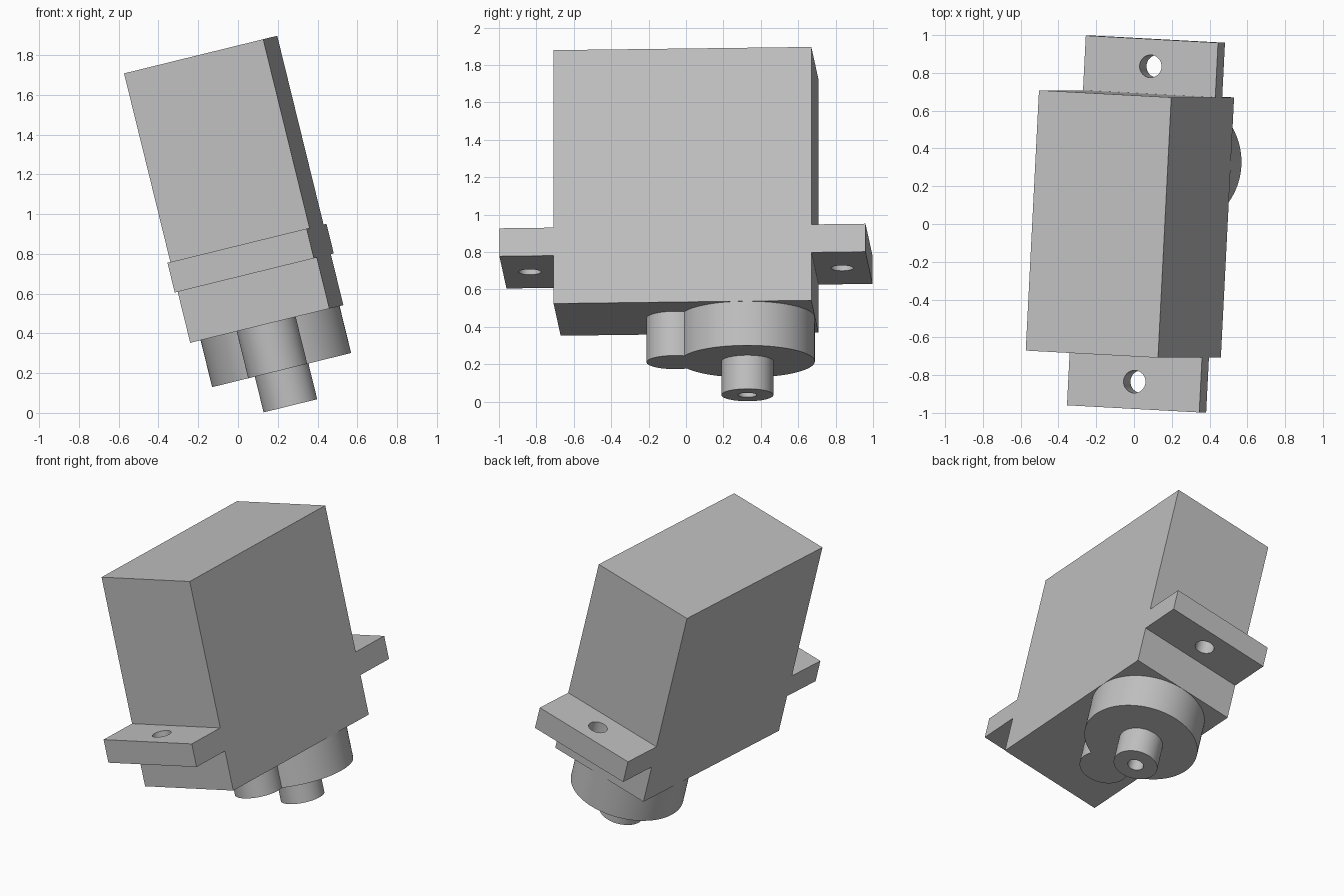
import bpy
import bmesh
from math import radians
from mathutils import Matrix, Vector

cube = bpy.data.objects.get("Cube")
if cube:
    bpy.data.objects.remove(cube, do_unlink=True)

# Overall tilt of the motor; local origin is the centre of the case's end face
TILT = (Matrix.Translation((-0.188, 0, 1.802))
        @ Matrix.Rotation(radians(-13.8), 4, 'Y')
        @ Matrix.Rotation(radians(-3), 4, 'Z'))

HALF_W, HALF_D, HALF_EAR = 0.361, 0.69, 0.98
EAR_TOP, EAR_BOTTOM, CASE_BOTTOM = -0.977, -1.131, -1.395
HOUSING_BOTTOM, SHAFT_BOTTOM = -1.638, -1.823
SHAFT_Y = HALF_D - HALF_W

grey = bpy.data.materials.new("plain grey")
grey.use_nodes = True
colour = (0.53, 0.53, 0.53, 1)
grey.diffuse_color = colour
grey.node_tree.nodes["Principled BSDF"].inputs["Base Color"].default_value = colour


def add_object(name, bm):
    bmesh.ops.recalc_face_normals(bm, faces=bm.faces)
    mesh = bpy.data.meshes.new(name)
    bm.to_mesh(mesh)
    bm.free()
    mesh.materials.append(grey)
    obj = bpy.data.objects.new(name, mesh)
    bpy.context.collection.objects.link(obj)
    obj.matrix_world = TILT
    return obj


def cylinder(name, y, radius, top, bottom, sides=64):
    bm = bmesh.new()
    bmesh.ops.create_cone(bm, cap_ends=True, segments=sides, radius1=radius,
                          radius2=radius, depth=top - bottom,
                          matrix=Matrix.Translation((0, y, (top + bottom) / 2)))
    return add_object(name, bm)


def combine(target, other, operation):
    mod = target.modifiers.new(operation.lower(), 'BOOLEAN')
    mod.operation, mod.object, mod.solver = operation, other, 'EXACT'
    bpy.context.view_layer.objects.active = target
    bpy.ops.object.modifier_apply(modifier=mod.name)
    bpy.data.objects.remove(other, do_unlink=True)


def smooth(obj):
    bpy.ops.object.select_all(action='DESELECT')
    obj.select_set(True)
    bpy.context.view_layer.objects.active = obj
    bpy.ops.object.shade_smooth_by_angle(angle=radians(30))


# Case with mounting ears: mirrored side profile, extruded across the width
half = [(HALF_D, 0), (HALF_D, EAR_TOP), (HALF_EAR, EAR_TOP),
        (HALF_EAR, EAR_BOTTOM), (HALF_D, EAR_BOTTOM), (HALF_D, CASE_BOTTOM)]
profile = half + [(-y, z) for y, z in reversed(half)]
bm = bmesh.new()
face = bm.faces.new([bm.verts.new((-HALF_W, y, z)) for y, z in profile])
extruded = bmesh.ops.extrude_face_region(bm, geom=[face])
bmesh.ops.translate(bm, vec=Vector((2 * HALF_W, 0, 0)),
                    verts=[v for v in extruded["geom"] if isinstance(v, bmesh.types.BMVert)])
case = add_object("motor_case", bm)

# Screw holes in the ears
for side in (-1, 1):
    hole = cylinder("screw_hole", side * 0.836, 0.06, EAR_TOP + 0.1, EAR_BOTTOM - 0.1, 32)
    combine(case, hole, 'DIFFERENCE')

# Gear housing: large round boss merged with a small one
housing = cylinder("gear_housing", SHAFT_Y, 0.36, CASE_BOTTOM, HOUSING_BOTTOM, 96)
combine(housing, cylinder("small_boss", -0.058, 0.153, CASE_BOTTOM, HOUSING_BOTTOM), 'UNION')

# Output shaft with a bore in its end
shaft = cylinder("output_shaft", SHAFT_Y, 0.139, HOUSING_BOTTOM, SHAFT_BOTTOM)
combine(shaft, cylinder("bore", SHAFT_Y, 0.05, HOUSING_BOTTOM - 0.01, SHAFT_BOTTOM - 0.1, 32),
        'DIFFERENCE')

for part in (case, housing, shaft):
    smooth(part)
